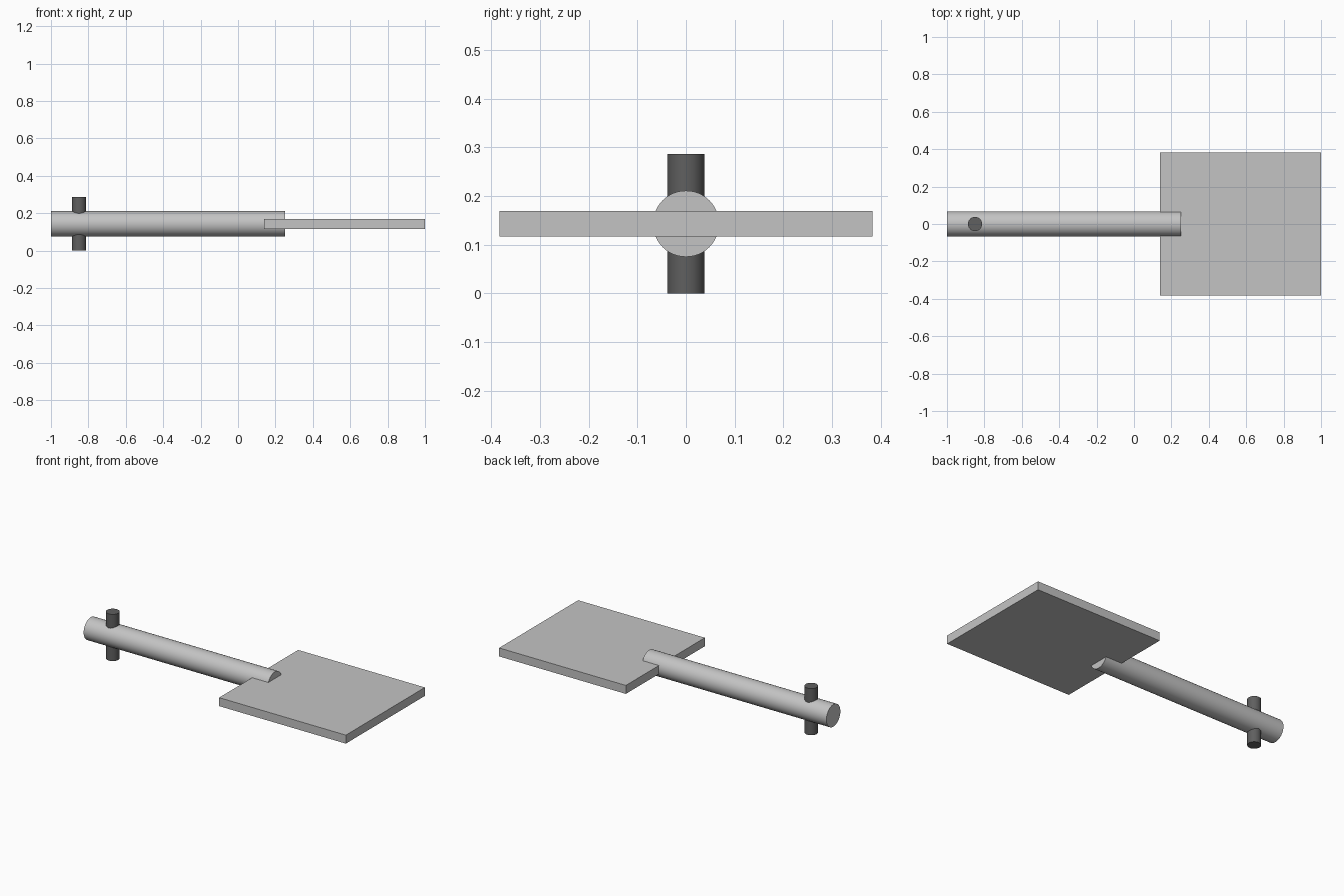
import bpy
import math

cube = bpy.data.objects.get("Cube")
if cube:
    bpy.data.objects.remove(cube, do_unlink=True)


def material(name, value):
    mat = bpy.data.materials.new(name)
    mat.use_nodes = True
    colour = (value, value, value, 1.0)
    mat.diffuse_color = colour
    mat.node_tree.nodes["Principled BSDF"].inputs["Base Color"].default_value = colour
    return mat


light_grey = material("light grey", 0.55)
dark_grey = material("dark grey", 0.115)

MID_Z = 0.143  # shared centre height of all parts


def cylinder(name, radius, length, location, rotation, mat):
    bpy.ops.mesh.primitive_cylinder_add(
        vertices=48, radius=radius, depth=length, location=location, rotation=rotation)
    obj = bpy.context.object
    obj.name = name
    obj.data.materials.append(mat)
    bpy.ops.object.shade_smooth_by_angle(angle=math.radians(30))
    return obj


# Round handle lying along x, its end overlapping the plate
cylinder("handle", 0.068, 1.25, (-0.375, 0, MID_Z), (0, math.pi / 2, 0), light_grey)

# Cross pin through the far end of the handle
cylinder("cross_pin", 0.038, 2 * MID_Z, (-0.85, 0, MID_Z), (0, 0, 0), dark_grey)

# Flat rectangular blade
bpy.ops.mesh.primitive_cube_add(size=1, location=(0.57, 0, MID_Z))
blade = bpy.context.object
blade.name = "blade"
blade.scale = (0.86, 0.766, 0.052)
bpy.ops.object.transform_apply(location=False, rotation=False, scale=True)
blade.data.materials.append(light_grey)
